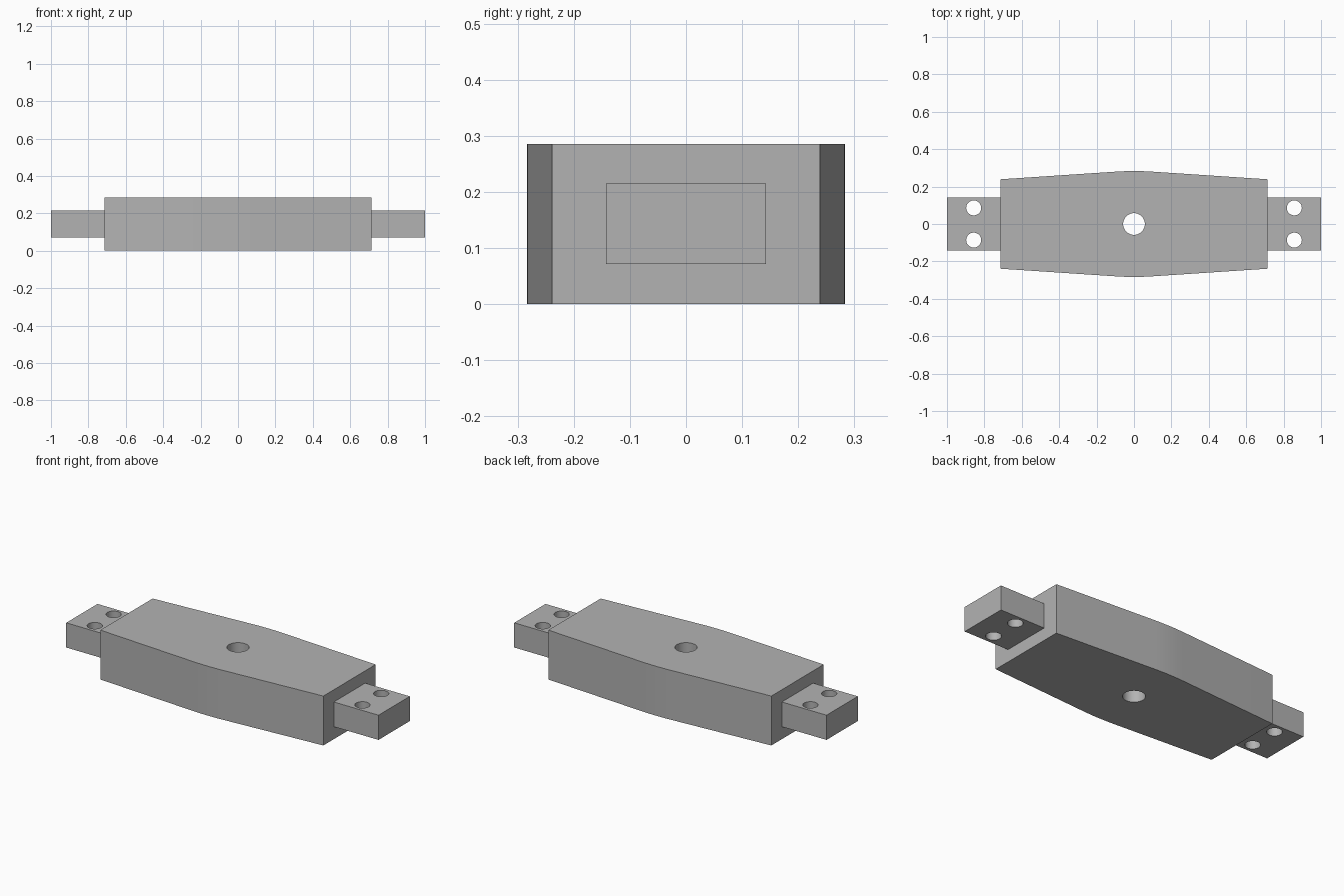
import bpy, bmesh, math

if "Cube" in bpy.data.objects:
    bpy.data.objects.remove(bpy.data.objects["Cube"])

grey = bpy.data.materials.new("light grey")
grey.diffuse_color = (0.45, 0.45, 0.45, 1)
grey.use_nodes = True
grey.node_tree.nodes["Principled BSDF"].inputs["Base Color"].default_value = grey.diffuse_color


def prism(name, outline, z0, z1):
    """Extrude a flat outline between two heights."""
    bm = bmesh.new()
    face = bm.faces.new([bm.verts.new((x, y, z0)) for x, y in outline])
    top = bmesh.ops.extrude_face_region(bm, geom=[face])["geom"]
    bmesh.ops.translate(bm, vec=(0, 0, z1 - z0),
                        verts=[v for v in top if isinstance(v, bmesh.types.BMVert)])
    bmesh.ops.recalc_face_normals(bm, faces=bm.faces)
    mesh = bpy.data.meshes.new(name)
    bm.to_mesh(mesh)
    bm.free()
    mesh.materials.append(grey)
    obj = bpy.data.objects.new(name, mesh)
    bpy.context.collection.objects.link(obj)
    return obj


def drill(obj, x, y, radius):
    """Cut a round vertical hole right through a part."""
    steps = [2 * math.pi * i / 48 for i in range(48)]
    circle = [(x + radius * math.cos(a), y + radius * math.sin(a)) for a in steps]
    cutter = prism("hole_cutter", circle, -0.2, 0.5)
    cutter.hide_render = True
    mod = obj.modifiers.new("hole", "BOOLEAN")
    mod.operation, mod.solver, mod.object = "DIFFERENCE", "EXACT", cutter
    bpy.context.view_layer.objects.active = obj
    bpy.ops.object.modifier_apply(modifier=mod.name)
    bpy.data.objects.remove(cutter)


def smooth(obj):
    bpy.ops.object.select_all(action="DESELECT")
    obj.select_set(True)
    bpy.context.view_layer.objects.active = obj
    bpy.ops.object.shade_smooth_by_angle(angle=math.radians(30))


# Body: straight tapers joined by a shallow arc in the middle
half_len, mid_w, end_w, arc_x = 0.714, 0.283, 0.239, 0.1
slope = (mid_w - end_w) / (half_len - arc_x / 2)
arc = [i * arc_x / 4 for i in range(-4, 5)]
side = [(-half_len, end_w)]
side += [(x, mid_w - slope * x * x / (2 * arc_x)) for x in arc]
side += [(half_len, end_w)]
body = prism("body", side + [(x, -y) for x, y in reversed(side)], 0, 0.286)
drill(body, 0, 0, 0.058)
smooth(body)

# End tabs with two bolt holes each
for s, name in ((-1, "left_tab"), (1, "right_tab")):
    a, b, w = s * half_len, s * 1.0, 0.143
    tab = prism(name, [(a, -w), (b, -w), (b, w), (a, w)], 0.072, 0.215)
    for y in (-0.086, 0.086):
        drill(tab, s * 0.857, y, 0.04)
    smooth(tab)
